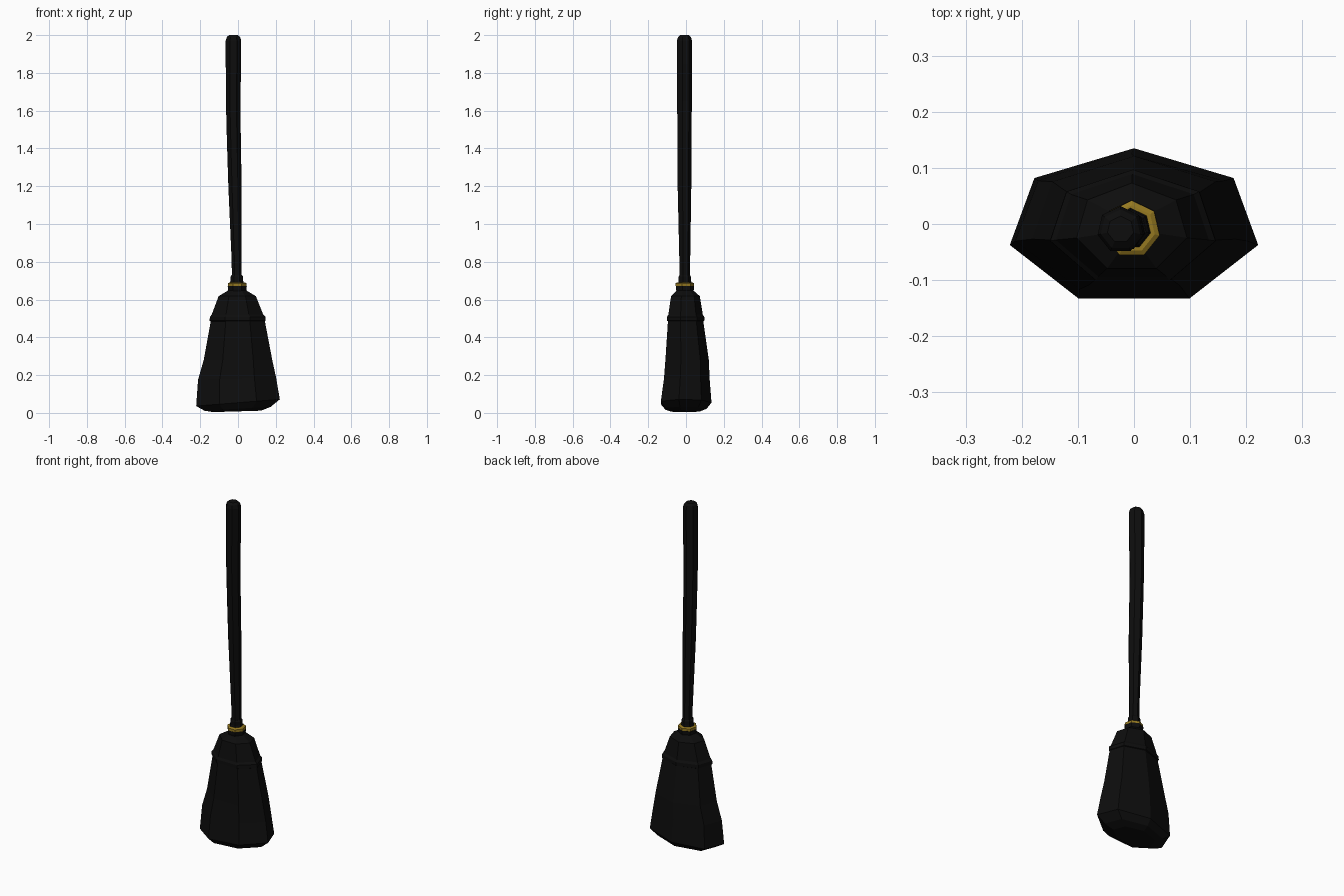
import bpy, bmesh, math

SIDES = 7


def material(name, rgb):
    m = bpy.data.materials.new(name)
    m.diffuse_color = (*rgb, 1)
    return m


black = material("black", (0.004, 0.004, 0.004))
gold = material("gold", (0.30, 0.19, 0.015))


def loft(name, rings, mat):
    """Skin heptagonal rings: (z, centre x, centre y, radius x, radius y, tilt along x)."""
    bm = bmesh.new()
    loops = []
    for z, cx, cy, rx, ry, tilt in rings:
        loop = []
        for k in range(SIDES):
            a = math.pi / 2 + k * math.tau / SIDES
            x = rx * math.cos(a)
            loop.append(bm.verts.new((cx + x, cy + ry * math.sin(a), z + tilt * x)))
        loops.append(loop)
    for a, b in zip(loops, loops[1:]):
        for k in range(SIDES):
            j = (k + 1) % SIDES
            bm.faces.new((a[k], a[j], b[j], b[k]))
    bm.faces.new(loops[0])
    bm.faces.new(loops[-1])
    bmesh.ops.recalc_face_normals(bm, faces=bm.faces)
    mesh = bpy.data.meshes.new(name)
    bm.to_mesh(mesh)
    bm.free()
    mesh.materials.append(mat)
    ob = bpy.data.objects.new(name, mesh)
    bpy.context.collection.objects.link(ob)
    return ob


# Slightly crooked wooden handle, thicker toward the rounded top
loft("handle", [
    (0.66, -0.006, -0.008, 0.027, 0.029, 0),
    (0.80, -0.007, -0.008, 0.027, 0.030, 0),
    (1.20, -0.016, -0.010, 0.036, 0.038, 0),
    (1.45, -0.022, -0.010, 0.038, 0.039, 0),
    (1.65, -0.026, -0.010, 0.039, 0.041, 0),
    (1.85, -0.024, -0.010, 0.042, 0.042, 0),
    (1.97, -0.024, -0.010, 0.042, 0.042, 0),
    (1.99, -0.024, -0.010, 0.036, 0.036, 0),
    (2.00, -0.024, -0.010, 0.024, 0.024, 0),
], black)

# Dark collar above the metal ring
loft("upper_collar", [
    (0.675, -0.006, -0.008, 0.038, 0.038, 0),
    (0.695, -0.006, -0.008, 0.036, 0.036, 0),
    (0.700, -0.006, -0.008, 0.034, 0.034, 0),
    (0.722, -0.006, -0.008, 0.034, 0.034, 0),
    (0.730, -0.006, -0.008, 0.028, 0.029, 0),
], black)

# Gold ring
loft("metal_ring", [
    (0.668, -0.004, -0.009, 0.046, 0.046, 0),
    (0.672, -0.004, -0.009, 0.051, 0.051, 0),
    (0.686, -0.004, -0.009, 0.051, 0.051, 0),
    (0.691, -0.004, -0.009, 0.042, 0.042, 0),
], gold)

# Dark collar below the ring
loft("lower_collar", [
    (0.630, -0.004, -0.008, 0.046, 0.044, 0),
    (0.655, -0.004, -0.008, 0.050, 0.050, 0),
    (0.672, -0.004, -0.008, 0.052, 0.051, 0),
], black)

# Flattened, flaring bristle head with an uneven tip
loft("bristles", [
    (0.008, -0.005, -0.006, 0.130, 0.080, 0.03),
    (0.022, -0.002, -0.006, 0.180, 0.115, 0.06),
    (0.054, 0.000, -0.006, 0.227, 0.141, 0.08),
    (0.180, -0.005, -0.002, 0.212, 0.127, 0.03),
    (0.280, 0.000, 0.000, 0.186, 0.121, 0),
    (0.490, -0.001, -0.007, 0.146, 0.098, 0),
    (0.520, -0.003, -0.007, 0.140, 0.096, 0),
    (0.618, -0.004, -0.007, 0.101, 0.080, 0),
    (0.648, -0.004, -0.007, 0.050, 0.046, 0),
], black)

# Binding band stitched round the shoulder
loft("binding_band", [
    (0.484, -0.002, -0.007, 0.144, 0.096, 0),
    (0.488, -0.002, -0.007, 0.152, 0.104, 0),
    (0.508, -0.002, -0.007, 0.151, 0.104, 0),
    (0.520, -0.003, -0.007, 0.140, 0.096, 0),
], black)
